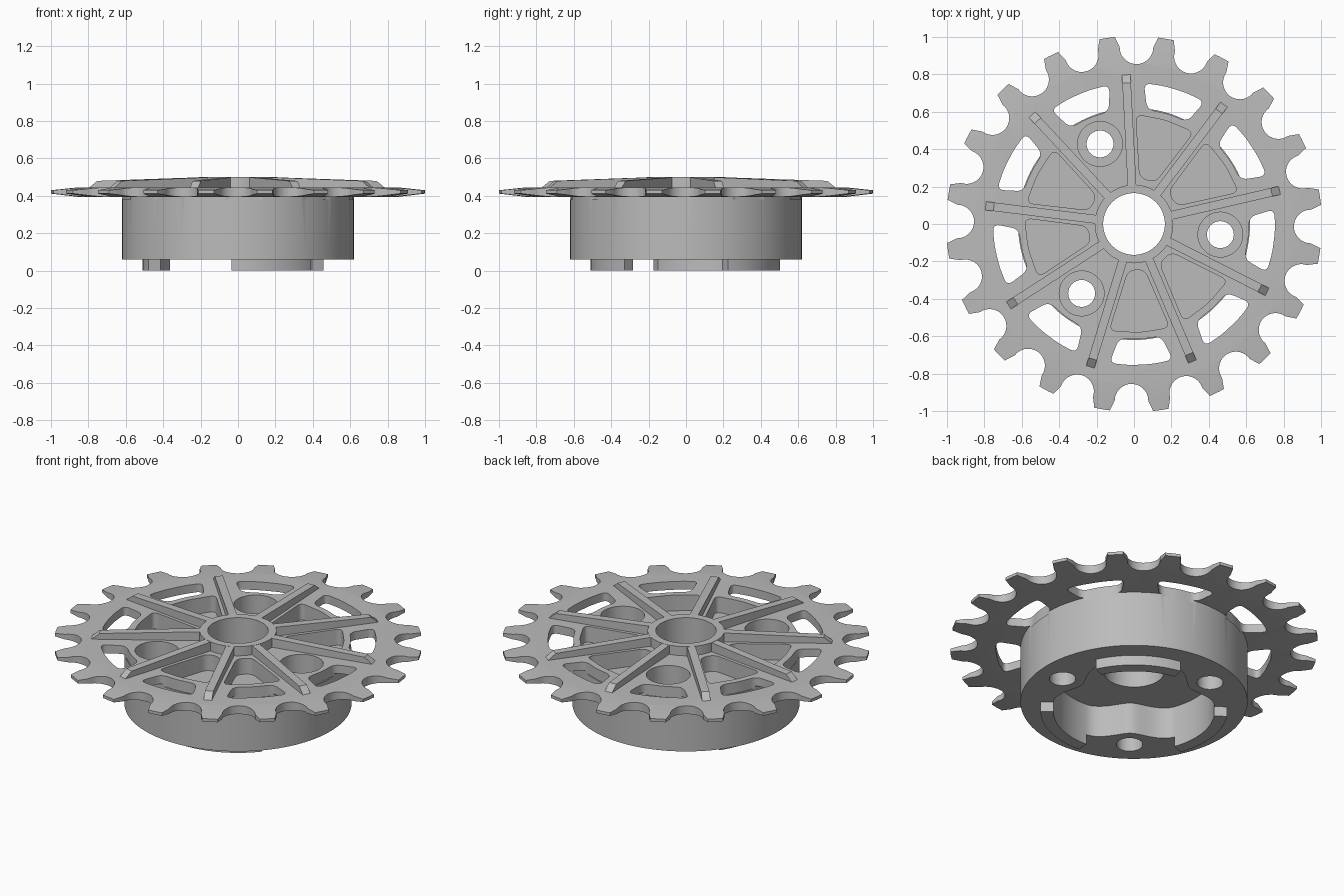
import bpy, bmesh
from math import sin, cos, pi, radians
from mathutils import Vector

if "Cube" in bpy.data.objects:
    bpy.data.objects.remove(bpy.data.objects["Cube"], do_unlink=True)

metal = bpy.data.materials.new("grey_metal")
metal.use_nodes = True
GREY = (0.5, 0.5, 0.5, 1)
metal.diffuse_color = GREY
metal.node_tree.nodes["Principled BSDF"].inputs["Base Color"].default_value = GREY

SEG = 120
BOLTS = [-7, 113, 233]
BAYS = [-7 + 40 * i for i in range(9)]


def polar(r, deg):
    return Vector((r * cos(radians(deg)), r * sin(radians(deg))))


def turn(pts, deg):
    """Rotate 2D points about the centre."""
    a = radians(deg)
    return [Vector((p[0] * cos(a) - p[1] * sin(a), p[0] * sin(a) + p[1] * cos(a))) for p in pts]


def circle(r, centre=(0, 0), n=48):
    return [Vector(centre) + polar(r, 360 * i / n) for i in range(n)]


def rounded(pts, radius, n=6):
    """Round every corner of a 2D polygon."""
    out = []
    for i, p in enumerate(pts):
        a = p + (pts[i - 1] - p).normalized() * radius
        b = p + (pts[(i + 1) % len(pts)] - p).normalized() * radius
        for k in range(n + 1):
            t = k / n
            out.append(a * (1 - t) ** 2 + p * 2 * t * (1 - t) + b * t * t)
    return out


def loft(bm, rings):
    """Skin a stack of matching vertex rings and cap both ends."""
    rings = [[bm.verts.new(v) for v in ring] for ring in rings]
    n = len(rings[0])
    for low, high in zip(rings, rings[1:]):
        for i in range(n):
            j = (i + 1) % n
            bm.faces.new((low[i], low[j], high[j], high[i]))
    bm.faces.new(rings[0][::-1])
    bm.faces.new(rings[-1])


def prism(bm, pts, z0, z1):
    loft(bm, [[(p[0], p[1], z) for p in pts] for z in (z0, z1)])


def finish(name, bm):
    bmesh.ops.recalc_face_normals(bm, faces=bm.faces)
    mesh = bpy.data.meshes.new(name)
    bm.to_mesh(mesh)
    bm.free()
    mesh.materials.append(metal)
    ob = bpy.data.objects.new(name, mesh)
    bpy.context.collection.objects.link(ob)
    return ob


def smooth(ob):
    bpy.ops.object.select_all(action="DESELECT")
    ob.select_set(True)
    bpy.context.view_layer.objects.active = ob
    bpy.ops.object.shade_smooth_by_angle(angle=radians(30))


def cut(target, cutter):
    """Subtract the cutter, then throw it away."""
    cutter.hide_render = True
    mod = target.modifiers.new("cut", "BOOLEAN")
    mod.operation, mod.solver, mod.object = "DIFFERENCE", "EXACT", cutter
    bpy.context.view_layer.objects.active = target
    bpy.ops.object.modifier_apply(modifier=mod.name)
    bpy.data.objects.remove(cutter, do_unlink=True)


# Toothed plate and drum turned as one blank
bm = bmesh.new()
profile = [(0.62, 0.06), (0.62, 0.395), (0.86, 0.395), (1.005, 0.412),
           (1.005, 0.43), (0.86, 0.445)]
loft(bm, [[(*p, z) for p in circle(r, n=SEG)] for r, z in profile])
body = finish("sprocket_body", bm)

# Through cuts: bore, bolt holes, rim slots and tooth gaps
bm = bmesh.new()
prism(bm, circle(0.165, n=64), -0.1, 0.6)
for a in BOLTS:
    prism(bm, circle(0.072, polar(0.465, a), 32), -0.1, 0.6)
for a in BAYS:
    inner = [polar(0.617, d) for d in (-10.5, 0, 10.5)]
    outer = [polar(0.755, d) for d in (13, 4.5, -4.5, -13)]
    prism(bm, turn(rounded(inner + outer, 0.04), a), 0.38, 0.6)
gap = [(0.945 + 0.09 * cos(t), 0.09 * sin(t)) for t in (pi / 2 + pi * k / 14 for k in range(15))]
gap += [(0.99, -0.112), (1.08, -0.15), (1.08, 0.15), (0.99, 0.112)]
for i in range(20):
    prism(bm, turn(gap, 89.2 + 18 * i), 0.3, 0.6)
through = finish("through_cutter", bm)

# Blind cuts: lobed cavity, counterbores and triangular pockets
bm = bmesh.new()
cavity = []
for i in range(180):
    angle = 2 * i
    d = min(abs((angle - b + 180) % 360 - 180) for b in BOLTS)
    t = min(d / 33, 1)
    cavity.append(polar(0.34 + 0.1 * t * t * (3 - 2 * t), angle))
prism(bm, cavity, -0.1, 0.25)
for a in BAYS:
    if a in BOLTS:
        prism(bm, circle(0.12, polar(0.465, a)), 0.3, 0.6)
    else:
        tri = [polar(0.25, -10), polar(0.25, 10), polar(0.585, 16), polar(0.58, 0), polar(0.585, -16)]
        prism(bm, turn(rounded(tri, 0.04), a), 0.35, 0.6)
blind = finish("blind_cutter", bm)

cut(body, through)
cut(body, blind)
smooth(body)

# Raised hub collar around the bore
bm = bmesh.new()
rings = [[bm.verts.new((*p, z)) for p in circle(r, n=64)]
         for r, z in ((0.165, 0.42), (0.165, 0.5), (0.21, 0.5), (0.21, 0.42))]
for a, b in zip(rings, rings[1:] + rings[:1]):
    for i in range(64):
        j = (i + 1) % 64
        bm.faces.new((a[i], a[j], b[j], b[i]))
smooth(finish("hub_collar", bm))

# Radial ribs with sloping tops and chamfered ends
bm = bmesh.new()
side = [(0.18, 0.43), (0.81, 0.43), (0.8, 0.444), (0.755, 0.48), (0.18, 0.5)]
for a in BAYS:
    loft(bm, [[(*turn([(r, y)], a + 20)[0], z) for r, z in side] for y in (-0.023, 0.023)])
finish("ribs", bm)

# Three locating tabs under the drum
bm = bmesh.new()
for b in BOLTS:
    spread = [b + 60 - 27 + 3 * k for k in range(19)]
    arc = [polar(0.51, d) for d in spread] + [polar(0.44, d) for d in reversed(spread)]
    prism(bm, arc, 0, 0.07)
smooth(finish("locating_tabs", bm))
